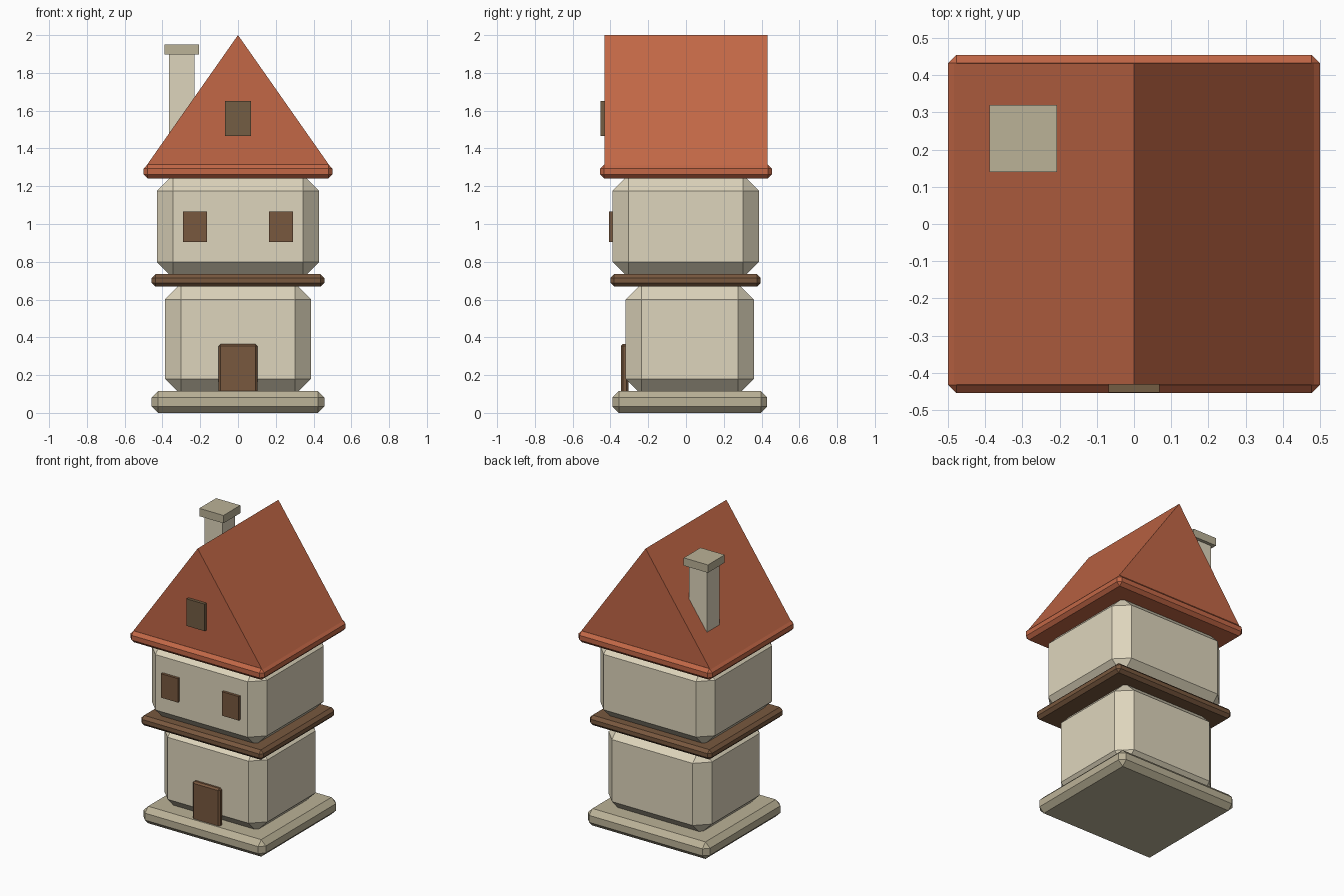
import bpy
import bmesh

old = bpy.data.objects.get("Cube")
if old:
    bpy.data.objects.remove(old, do_unlink=True)


def material(name, rgb):
    """Flat colour given as 0-255 sRGB, stored as linear."""
    linear = [((c / 255 + 0.055) / 1.055) ** 2.4 for c in rgb] + [1.0]
    mat = bpy.data.materials.new(name)
    mat.use_nodes = True
    mat.diffuse_color = linear
    mat.node_tree.nodes["Principled BSDF"].inputs["Base Color"].default_value = linear
    return mat


plaster = material("cream plaster", (222, 213, 188))
stone = material("grey stone", (187, 178, 151))
tile = material("red roof tile", (194, 103, 70))
wood = material("brown wood", (120, 88, 62))
shutter = material("dull brown shutter", (115, 93, 67))


def finish(name, bm, mat):
    bmesh.ops.recalc_face_normals(bm, faces=bm.faces)
    mesh = bpy.data.meshes.new(name)
    bm.to_mesh(mesh)
    bm.free()
    mesh.materials.append(mat)
    obj = bpy.data.objects.new(name, mesh)
    bpy.context.collection.objects.link(obj)
    return obj


def box(name, mat, xs, ys, zs, bevel=0):
    """Box between the given limits, with optional single-cut chamfers."""
    bm = bmesh.new()
    bmesh.ops.create_cube(bm, size=1)
    for v in bm.verts:
        for axis, (lo, hi) in enumerate((xs, ys, zs)):
            v.co[axis] = hi if v.co[axis] > 0 else lo
    if bevel:
        bmesh.ops.bevel(bm, geom=bm.edges[:], offset=bevel, segments=1,
                        affect='EDGES', profile=0.5)
    return finish(name, bm, mat)


# Plinth and the two chamfered storeys with a wooden band between
box("plinth", stone, (-0.457, 0.457), (-0.39, 0.43), (0, 0.115), 0.034)
box("lower_storey", plaster, (-0.387, 0.387), (-0.32, 0.36), (0.095, 0.685), 0.085)
box("floor_band", wood, (-0.457, 0.457), (-0.40, 0.395), (0.668, 0.735), 0.02)
box("upper_storey", plaster, (-0.43, 0.43), (-0.39, 0.387), (0.715, 1.26), 0.085)

# Door and windows on the front
box("door", wood, (-0.103, 0.103), (-0.345, -0.305), (0.001, 0.365), 0.011)
for side, x in (("right", -0.228), ("left", 0.228)):
    box(side + "_window", wood, (x - 0.063, x + 0.063), (-0.408, -0.37), (0.905, 1.067))
box("attic_window", shutter, (-0.068, 0.068), (-0.453, -0.415), (1.467, 1.65))

# Eaves slab and gabled roof prism
box("eaves", tile, (-0.5, 0.5), (-0.455, 0.455), (1.24, 1.316), 0.022)
bm = bmesh.new()
gable = bm.faces.new([bm.verts.new((x, -0.432, z))
                      for x, z in ((-0.498, 1.29), (0.498, 1.29), (0, 2))])
extruded = bmesh.ops.extrude_face_region(bm, geom=[gable], use_keep_orig=True)
for v in extruded["geom"]:
    if isinstance(v, bmesh.types.BMVert):
        v.co.y = 0.432
finish("roof", bm, tile)

# Chimney rising from the rear of the right slope
box("chimney_shaft", plaster, (-0.365, -0.23), (0.162, 0.298), (1.4, 1.9))
box("chimney_cap", stone, (-0.388, -0.207), (0.14, 0.32), (1.897, 1.95))
